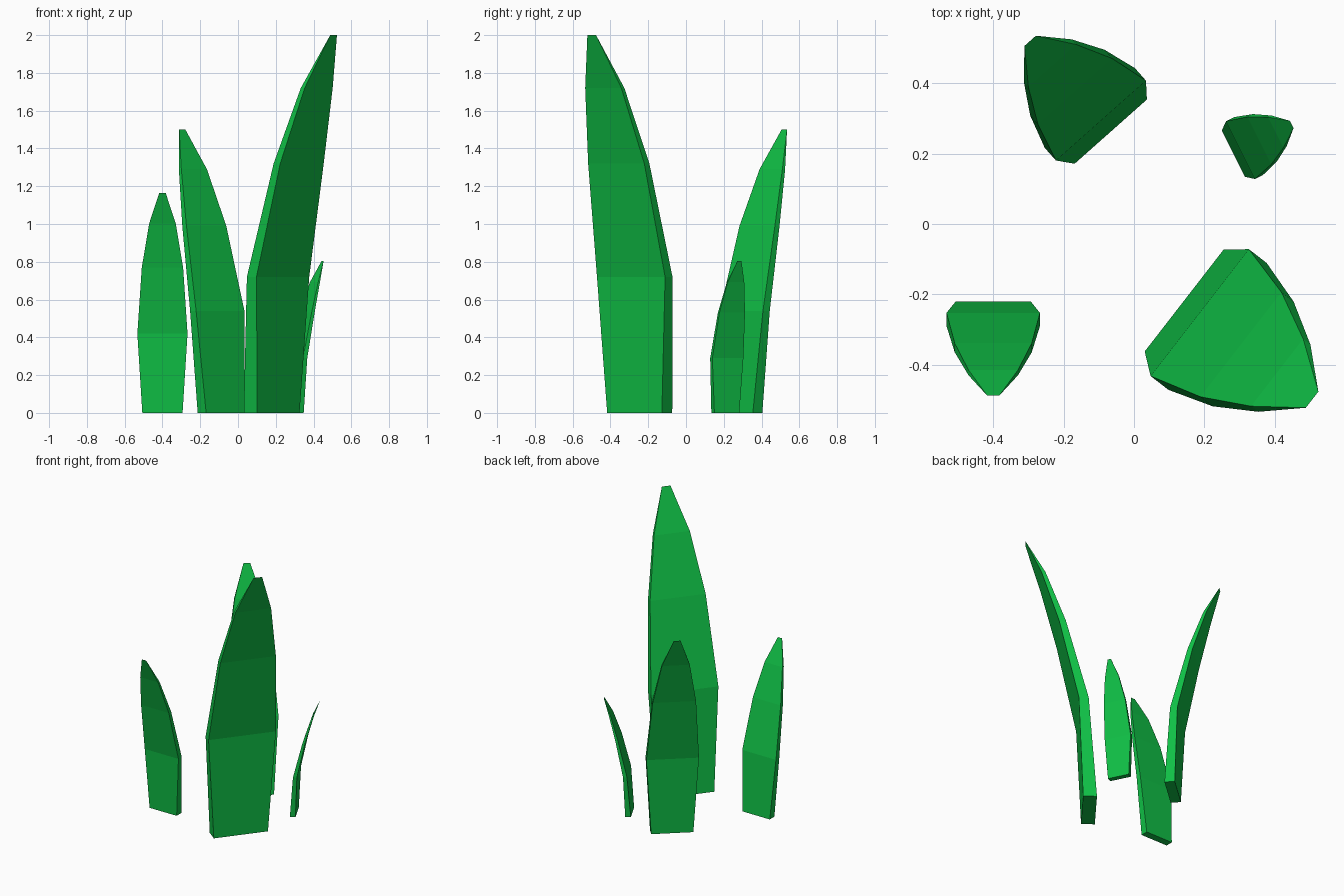
import bpy, bmesh
from mathutils import Vector

cube = bpy.data.objects.get("Cube")
if cube:
    bpy.data.objects.remove(cube, do_unlink=True)

green = bpy.data.materials.new("leaf green")
green.use_nodes = True
color = (0.005, 0.52, 0.06, 1)
green.diffuse_color = color
green.node_tree.nodes["Principled BSDF"].inputs["Base Color"].default_value = color

# Unit blade sections: height, half width, inner offset, outer offset
SECTIONS = [
    (0.00, 0.0915, 0.000, 0.045),
    (0.36, 0.1140, 0.028, 0.060),
    (0.66, 0.0940, 0.102, 0.124),
    (0.86, 0.0605, 0.167, 0.180),
    (1.00, 0.0145, 0.230, 0.230),
]


def blade(name, base, lean, height):
    """Flat tapering blade that bends outward along the lean direction."""
    out = Vector((*lean, 0)).normalized()
    up = Vector((0, 0, 1))
    side = up.cross(out)
    origin = Vector((*base, 0))
    bm = bmesh.new()
    rings = []
    for z, half, inner, outer in SECTIONS:
        corners = [(inner, -half), (outer, -half), (outer, half), (inner, half)]
        rings.append([bm.verts.new(origin + height * (out * o + side * s + up * z))
                      for o, s in corners])
    for low, high in zip(rings, rings[1:]):
        for i in range(4):
            j = (i + 1) % 4
            bm.faces.new((low[i], low[j], high[j], high[i]))
    bm.faces.new(rings[0][::-1])
    # The tip closes to a single sharp edge
    bmesh.ops.remove_doubles(bm, verts=bm.verts, dist=0.0001)
    bmesh.ops.recalc_face_normals(bm, faces=bm.faces)
    mesh = bpy.data.meshes.new(name)
    bm.to_mesh(mesh)
    bm.free()
    mesh.materials.append(green)
    bpy.context.collection.objects.link(bpy.data.objects.new(name, mesh))


# Four blades of one shape at different sizes and headings
blade("tall_front_blade", (0.1425, -0.2175), (0.79, -0.612), 2.0)
blade("right_front_blade", (-0.4, -0.22), (0, -1), 1.165)
blade("right_back_blade", (-0.066, 0.2625), (-0.664, 0.748), 1.5)
blade("small_back_blade", (0.2825, 0.2), (0.894, 0.447), 0.805)
